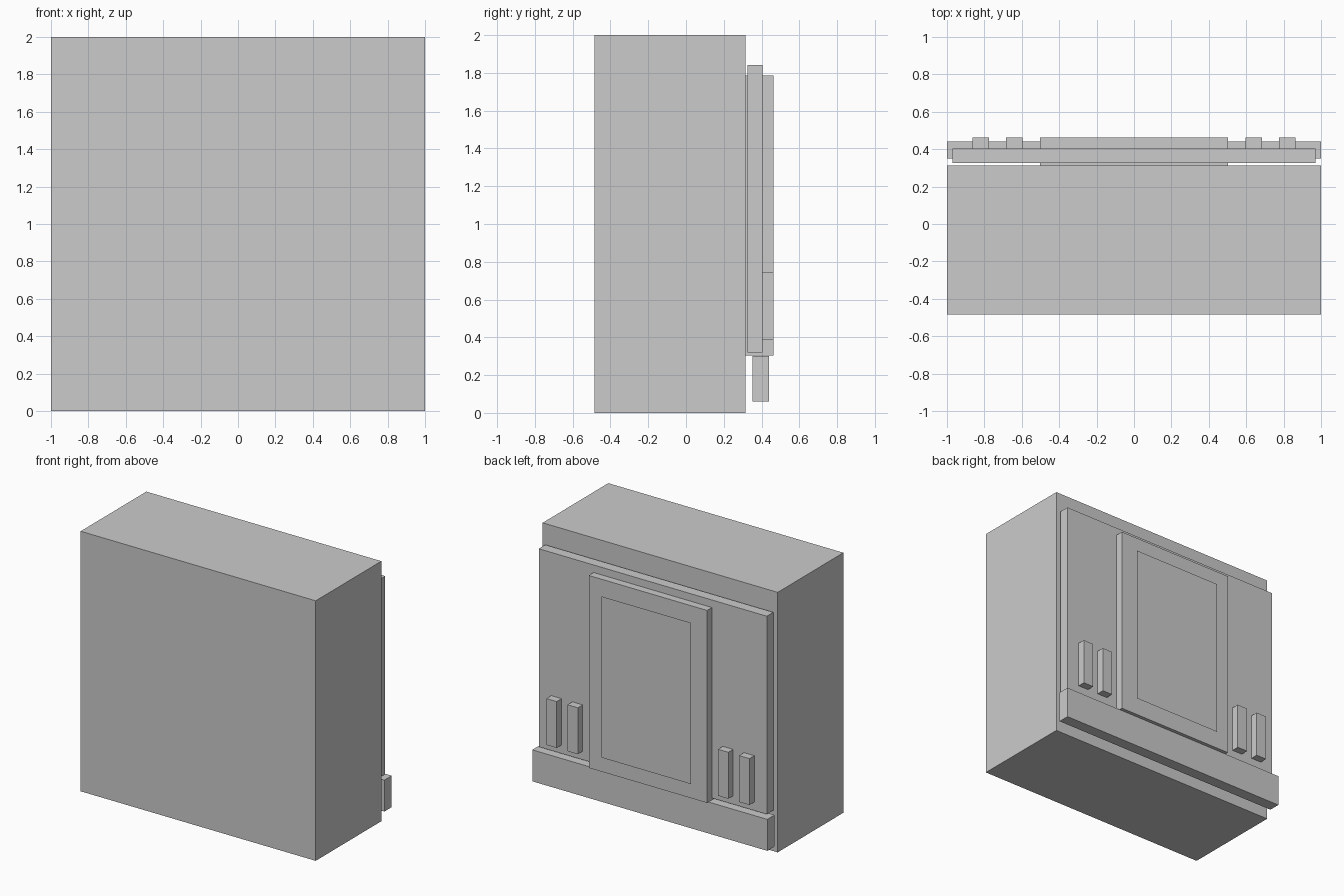
import bpy, bmesh

if "Cube" in bpy.data.objects:
    bpy.data.objects.remove(bpy.data.objects["Cube"])

grey = bpy.data.materials.new("light_grey")
grey.diffuse_color = (0.6, 0.6, 0.6, 1)
grey.use_nodes = True
grey.node_tree.nodes["Principled BSDF"].inputs["Base Color"].default_value = grey.diffuse_color


def finish(name, bm):
    mesh = bpy.data.meshes.new(name)
    bm.to_mesh(mesh)
    bm.free()
    mesh.materials.append(grey)
    obj = bpy.data.objects.new(name, mesh)
    bpy.context.collection.objects.link(obj)
    return obj


def box(name, x, y, z):
    """Box from (min, max) pairs on each axis."""
    bm = bmesh.new()
    bmesh.ops.create_cube(bm, size=1)
    for v in bm.verts:
        v.co = [r[0] if c < 0 else r[1] for c, r in zip(v.co, (x, y, z))]
    return finish(name, bm)


# Main cabinet
box("cabinet_body", (-1, 1), (-0.484, 0.314), (0, 2))

# Wide board on the back
box("back_board", (-0.97, 0.97), (0.325, 0.404), (0.32, 1.843))

# Raised central panel
box("centre_panel", (-0.503, 0.503), (0.314, 0.463), (0.305, 1.785))

# Low rail under the board
box("bottom_rail", (-1, 1), (0.351, 0.44), (0.06, 0.302))

# Upright bars, two on each side
for side, sign in (("left", -1), ("right", 1)):
    for i, cx in enumerate((0.64, 0.82)):
        c = sign * cx
        box(f"upright_bar_{side}_{i + 1}", (c - 0.044, c + 0.044),
            (0.39, 0.463), (0.385, 0.742))

# Thin sheet standing just off the central panel, facing back
bm = bmesh.new()
corners = ((0.38, 0.425), (-0.38, 0.425), (-0.38, 1.665), (0.38, 1.665))
bm.faces.new([bm.verts.new((x, 0.484, z)) for x, z in corners])
finish("panel_sheet", bm)
